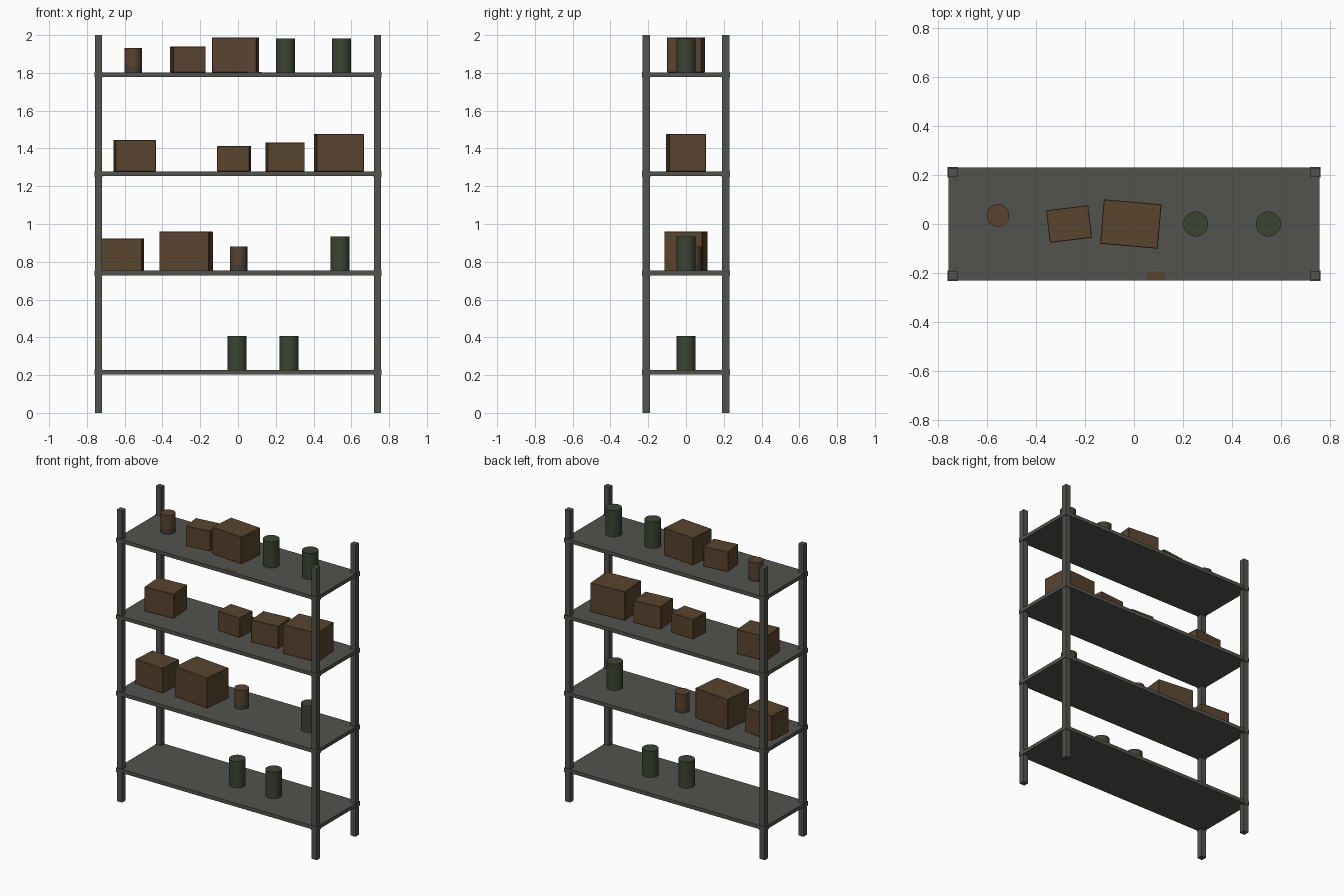
import bpy
from math import radians

cube = bpy.data.objects.get("Cube")
if cube:
    bpy.data.objects.remove(cube, do_unlink=True)


def material(name, r, g, b):
    m = bpy.data.materials.new(name)
    m.use_nodes = True
    m.diffuse_color = (r, g, b, 1)
    m.node_tree.nodes["Principled BSDF"].inputs["Base Color"].default_value = (r, g, b, 1)
    return m


STEEL = material("grey steel", 0.085, 0.085, 0.075)
CARD = material("brown cardboard", 0.10, 0.058, 0.028)
GREEN = material("dark green tin", 0.045, 0.058, 0.032)
RUST = material("rusty tin", 0.10, 0.055, 0.03)
DULL = material("dull tin", 0.055, 0.05, 0.042)


def block(name, loc, size, mat, turn=0, bevel=0.0):
    bpy.ops.mesh.primitive_cube_add(size=1, location=loc, rotation=(0, 0, radians(turn)))
    ob = bpy.context.object
    ob.name = name
    ob.scale = size
    bpy.ops.object.transform_apply(location=False, rotation=False, scale=True)
    ob.data.materials.append(mat)
    if bevel:
        mod = ob.modifiers.new("soft edges", "BEVEL")
        mod.width = bevel
        mod.segments = 1
    return ob


def can(name, x, y, base, radius, height, mat):
    bpy.ops.mesh.primitive_cylinder_add(vertices=24, radius=radius, depth=height,
                                        location=(x, y, base + height / 2))
    ob = bpy.context.object
    ob.name = name
    ob.data.materials.append(mat)
    bpy.ops.object.shade_smooth_by_angle()
    return ob


def box(name, x, base, height, turn):
    # cartons share the same proportions
    w = height / 0.785
    block(name, (x, 0, base + height / 2), (w, w * 0.77, height), CARD, turn, 0.002)


def green_can(name, x, base):
    can(name, x, 0, base, 0.051, 0.18, GREEN)


def rusty_can(name, x, base):
    # dull foot below the rusty body
    can(name + "_foot", x, 0.035, base, 0.046, 0.03, DULL)
    can(name, x, 0.035, base + 0.03, 0.046, 0.098, RUST)


# Shelves, with a collar around each post
TOPS = [0.228 + 0.525 * i for i in range(4)]
LEVELS = ["bottom", "lower", "upper", "top"]
CORNERS = [("front_right", -1, -1), ("front_left", 1, -1),
           ("back_right", -1, 1), ("back_left", 1, 1)]
for level, z in zip(LEVELS, TOPS):
    block(level + "_shelf", (0, 0, z - 0.0125), (1.515, 0.46, 0.025), STEEL)
    for corner, sx, sy in CORNERS:
        block(f"{level}_{corner}_collar", (sx * 0.739, sy * 0.211, z - 0.0135),
              (0.044, 0.044, 0.03), STEEL)

# Posts
for corner, sx, sy in CORNERS:
    block(corner + "_post", (sx * 0.738, sy * 0.21, 1), (0.038, 0.038, 2), STEEL)

# Cartons: shelf, x, height, turn
for i, (shelf, x, h, turn) in enumerate([
        (3, -0.265, 0.136, 7), (3, -0.013, 0.185, -5),
        (2, -0.547, 0.167, 4), (2, -0.021, 0.135, -3),
        (2, 0.249, 0.154, 5), (2, 0.534, 0.198, 4),
        (1, -0.611, 0.17, -4), (1, -0.275, 0.207, -6)]):
    box(f"carton_{i + 1}", x, TOPS[shelf], h, turn)

# Tins
for i, (shelf, x) in enumerate([(3, 0.252), (3, 0.548), (1, 0.54), (0, -0.005), (0, 0.27)]):
    green_can(f"green_tin_{i + 1}", x, TOPS[shelf])
rusty_can("rusty_tin_top", -0.555, TOPS[3])
rusty_can("rusty_tin_lower", 0.003, TOPS[1])

# Rust patch on the top shelf
block("rust_patch", (0.09, -0.211, TOPS[3]), (0.075, 0.036, 0.002), RUST)
